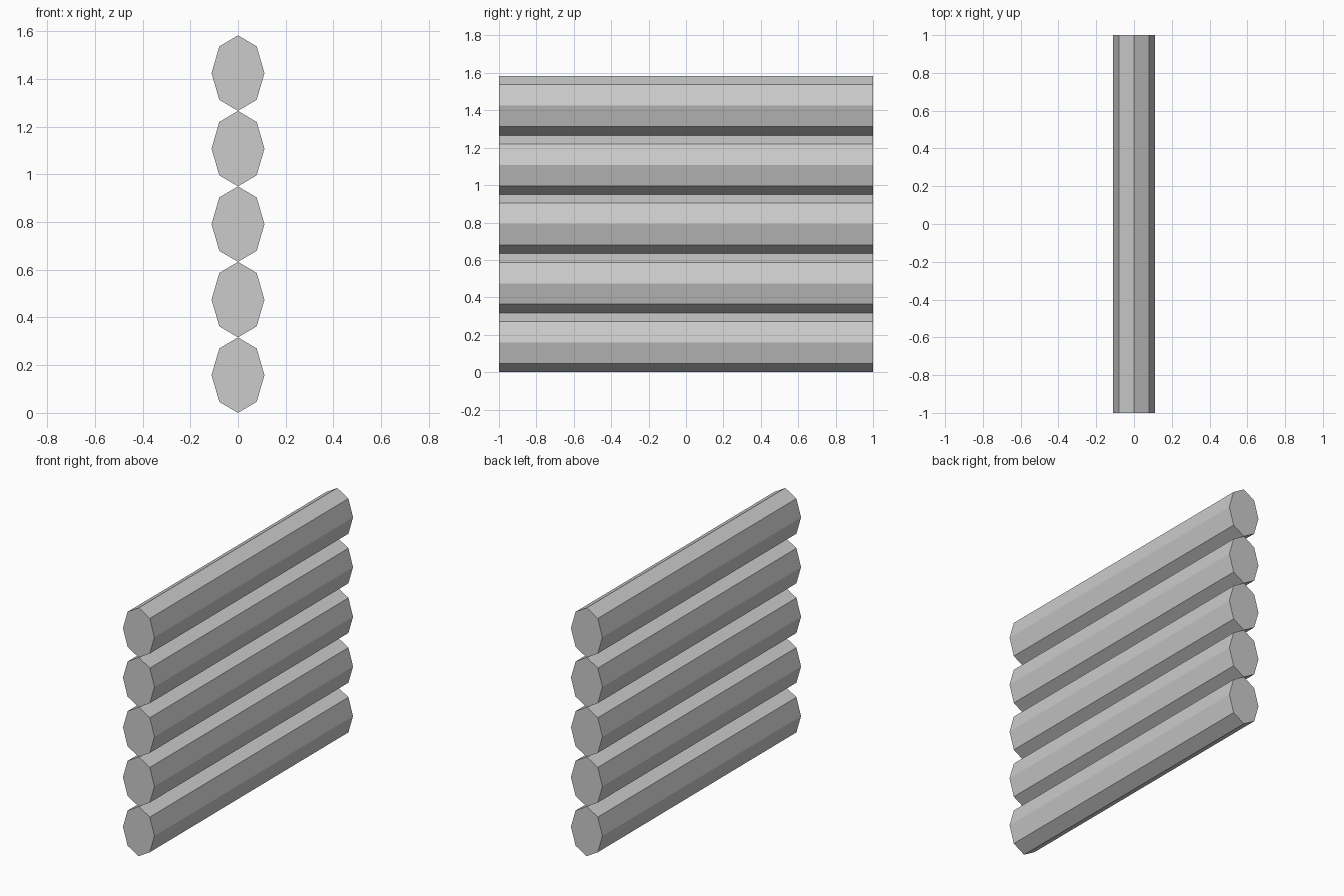
import bpy
from math import radians

if "Cube" in bpy.data.objects:
    bpy.data.objects.remove(bpy.data.objects["Cube"])

LOG_COUNT = 5
HALF_WIDTH = 0.111
HALF_HEIGHT = 0.1583


def add_log(index):
    # Eight-sided log along y, squashed to an upright oval with a point at top and bottom
    bpy.ops.mesh.primitive_cylinder_add(
        vertices=8, radius=1, depth=2, end_fill_type='NGON',
        location=(0, 0, HALF_HEIGHT * (2 * index + 1)),
        rotation=(radians(90), 0, 0))
    log = bpy.context.object
    log.name = f"log_{index + 1}"
    log.scale = (HALF_WIDTH, HALF_HEIGHT, 1)
    bpy.ops.object.transform_apply(location=False, rotation=True, scale=True)
    bpy.ops.object.shade_flat()


# Stack of logs forming the wall
for i in range(LOG_COUNT):
    add_log(i)
